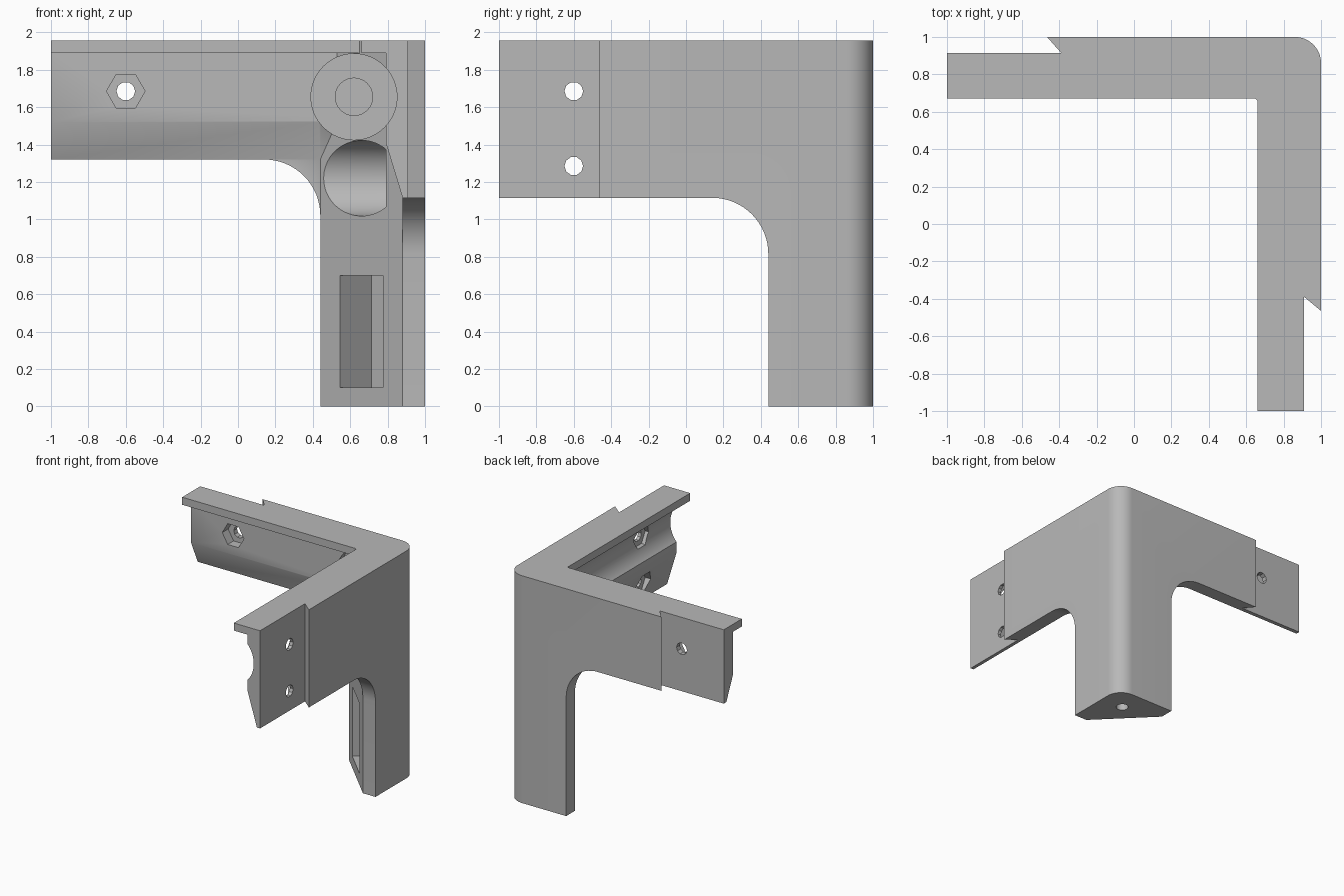
import bpy, bmesh
from math import cos, sin, pi

if "Cube" in bpy.data.objects:
    bpy.data.objects.remove(bpy.data.objects["Cube"], do_unlink=True)

grey = bpy.data.materials.new("plain_grey")
grey.use_nodes = True
GREY = (0.48, 0.48, 0.48, 1)
grey.diffuse_color = GREY
grey.node_tree.nodes["Principled BSDF"].inputs["Base Color"].default_value = GREY


def arc(u, v, r, start, end, n):
    """Points on an arc, angles in units of pi."""
    angles = [pi * (start + (end - start) * i / n) for i in range(n + 1)]
    return [(u + r * cos(a), v + r * sin(a)) for a in angles]


def circle(u, v, r, n):
    return arc(u, v, r, 0, 2, n)[:-1]


def prism(name, points, axis, low, high):
    """Extrude a flat outline along one axis."""
    place = {"x": lambda u, v, w: (w, u, v),
             "y": lambda u, v, w: (u, w, v),
             "z": lambda u, v, w: (u, v, w)}[axis]
    bm = bmesh.new()
    bottom = [bm.verts.new(place(u, v, low)) for u, v in points]
    top = [bm.verts.new(place(u, v, high)) for u, v in points]
    bm.faces.new(bottom)
    bm.faces.new(top)
    for i in range(len(points)):
        j = (i + 1) % len(points)
        bm.faces.new((bottom[i], bottom[j], top[j], top[i]))
    bmesh.ops.recalc_face_normals(bm, faces=bm.faces)
    mesh = bpy.data.meshes.new(name)
    bm.to_mesh(mesh)
    bm.free()
    obj = bpy.data.objects.new(name, mesh)
    bpy.context.collection.objects.link(obj)
    mesh.materials.append(grey)
    return obj


def combine(target, tool, operation):
    mod = target.modifiers.new(operation.lower(), "BOOLEAN")
    mod.operation = operation
    mod.solver = "EXACT"
    mod.object = tool
    bpy.context.view_layer.objects.active = target
    bpy.ops.object.modifier_apply(modifier=mod.name)
    bpy.data.objects.remove(tool, do_unlink=True)


def arm_section(lip, slope_top, bottom):
    """Lip, thin wall and tapered lower edge."""
    return [(lip, 2), (1.05, 2), (1.05, bottom), (0.88, bottom),
            (0.79, slope_top), (0.79, 1.89), (lip, 1.89)]


def web(bottom):
    """Rounded web between an arm and the leg."""
    return ([(0.14, bottom + 0.08)] + arc(0.14, bottom - 0.3, 0.3, 0.5, 0, 16)
            + [(0.6, bottom - 0.3), (0.6, bottom + 0.08)])


# Leg with a diagonal inner face
bracket = prism("corner_bracket", [(0.44, 0.88), (0.88, 0.44), (1.05, 0.44),
                                   (1.05, 1.05), (0.44, 1.05)], "z", -0.1, 2)

# Two arms and their rounded webs
parts = [
    prism("back_arm", arm_section(0.67, 1.52, 1.32), "x", -1.1, 0.95),
    prism("side_arm", arm_section(0.66, 1.41, 1.115), "y", -1.1, 0.95),
    prism("back_web", web(1.32), "y", 0.88, 1.05),
    prism("side_web", web(1.115), "x", 0.88, 1.05),
]
for part in parts:
    combine(bracket, part, "UNION")

# Trim to the outer outline: rounded corner and undercut steps on the arm ends
outline = ([(-1, -1), (-1, 0.915), (-0.39, 0.915), (-0.465, 1)]
           + arc(0.86, 0.86, 0.14, 0.5, 0, 12)
           + [(1, -0.465), (0.91, -0.39), (0.91, -1)])
combine(bracket, prism("outline", outline, "z", 0, 1.955), "INTERSECT")

# Round channels, leg pocket and its screw hole
cutters = [
    prism("side_channel", circle(0.62, 1.655, 0.23, 64), "y", -1.2, 0.85),
    prism("channel_end_hole", circle(0.62, 1.655, 0.1, 32), "y", 0.7, 0.92),
    prism("back_channel", circle(0.66, 1.22, 0.202, 64), "x", 0, 0.79),
    prism("leg_pocket", [(0.445, 0.675), (0.675, 0.445), (0.945, 0.715),
                         (0.715, 0.945)], "z", 0.1, 0.7),
    prism("leg_hole", circle(0.79, 0.79, 0.05, 16), "z", -0.1, 0.2),
]
# Bolt holes with hexagonal nut recesses
for axis, height, depth in (("y", 1.685, 0.87), ("x", 1.685, 0.88),
                            ("x", 1.285, 0.88)):
    cutters.append(prism("nut_recess", circle(-0.6, height, 0.103, 6),
                         axis, 0.4, depth))
    cutters.append(prism("bolt_hole", circle(-0.6, height, 0.05, 10),
                         axis, 0.5, 1.2))
for cutter in cutters:
    combine(bracket, cutter, "DIFFERENCE")

# Smooth the curved surfaces, keep the edges sharp
bpy.ops.object.select_all(action="DESELECT")
bracket.select_set(True)
bpy.context.view_layer.objects.active = bracket
bpy.ops.object.shade_smooth_by_angle(angle=pi / 6)
